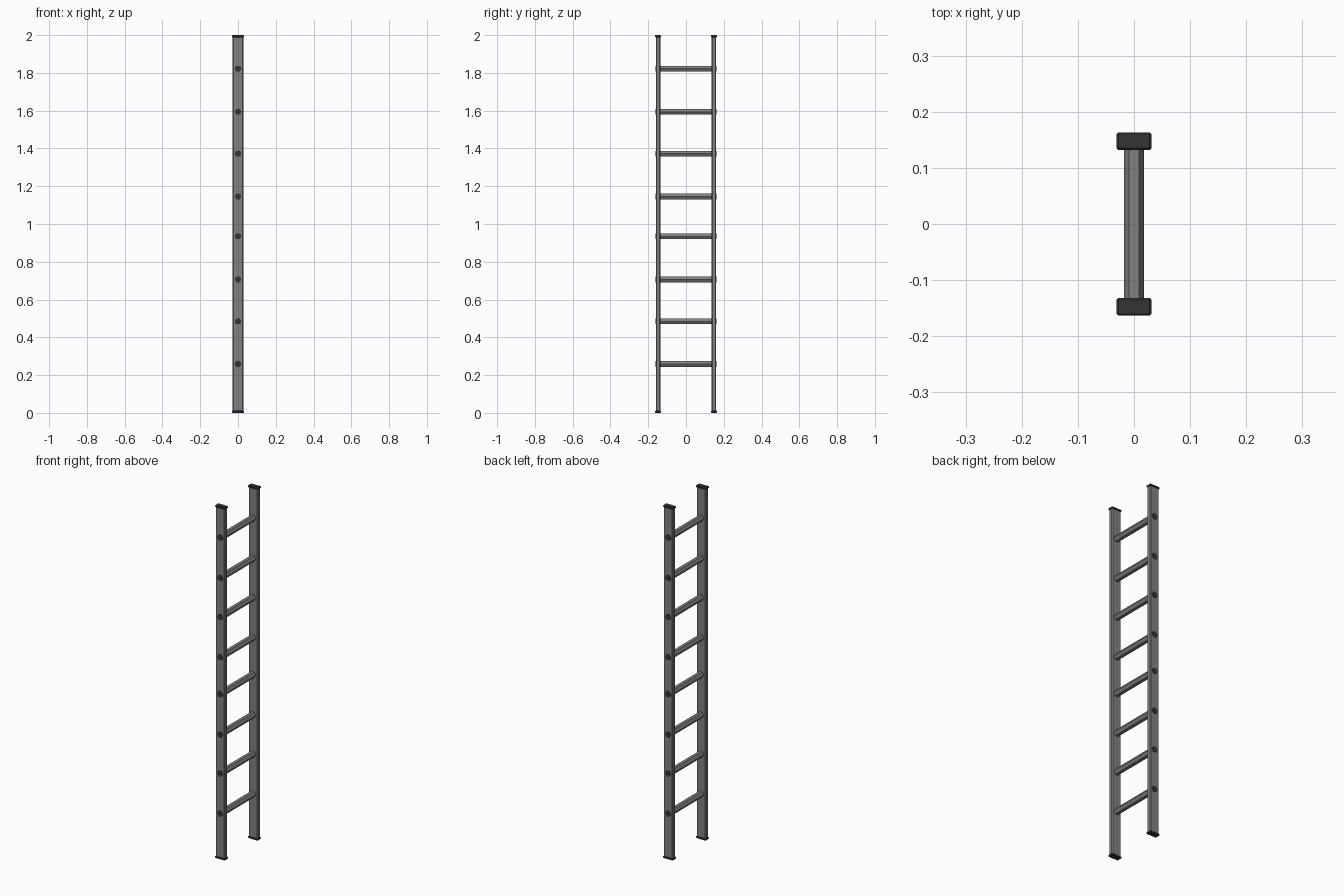
import bpy, bmesh, math
from mathutils import Matrix

if "Cube" in bpy.data.objects:
    bpy.data.objects.remove(bpy.data.objects["Cube"])

RAIL_Y = 0.1475
RUNG_Z = [0.258, 0.485, 0.707, 0.935, 1.145, 1.372, 1.594, 1.822]

def material(name, v):
    m = bpy.data.materials.new(name)
    m.diffuse_color = (v, v, v, 1)
    m.use_nodes = True
    m.node_tree.nodes["Principled BSDF"].inputs["Base Color"].default_value = m.diffuse_color
    return m

metal = material("grey_metal", 0.22)
rubber = material("black_plastic", 0.035)

def finish(name, bm, mat):
    bmesh.ops.recalc_face_normals(bm, faces=bm.faces)
    me = bpy.data.meshes.new(name)
    bm.to_mesh(me)
    bm.free()
    me.materials.append(mat)
    ob = bpy.data.objects.new(name, me)
    bpy.context.collection.objects.link(ob)
    return ob

def box(name, size, loc, mat, bevel, vertical_only=True):
    bm = bmesh.new()
    bmesh.ops.create_cube(bm, size=1)
    bmesh.ops.scale(bm, vec=size, verts=bm.verts)
    bmesh.ops.translate(bm, vec=loc, verts=bm.verts)
    edges = [e for e in bm.edges if not vertical_only
             or abs(e.verts[0].co.z - e.verts[1].co.z) > 1e-5]
    bmesh.ops.bevel(bm, geom=edges, offset=bevel, segments=1, affect='EDGES')
    return finish(name, bm, mat)

def hex_bar(name, radius, length, y, z, mat):
    # six-sided bar along y with a corner pointing to +x and -x
    bm = bmesh.new()
    bmesh.ops.create_cone(bm, cap_ends=True, segments=6, radius1=radius,
                          radius2=radius, depth=length,
                          matrix=Matrix.Rotation(math.pi / 6, 4, 'Z'))
    # turn so that one corner lies on the x axis
    far = max(bm.verts, key=lambda v: v.co.x)
    turn = -math.atan2(far.co.y, far.co.x)
    m = (Matrix.Translation((0, y, z)) @ Matrix.Rotation(math.pi / 2, 4, 'X')
         @ Matrix.Rotation(turn, 4, 'Z'))
    bmesh.ops.transform(bm, matrix=m, verts=bm.verts)
    return finish(name, bm, mat)

for s, side in ((-1, "front"), (1, "back")):
    y = s * RAIL_Y
    # side rail with its end caps
    box(side + "_rail", (0.057, 0.025, 1.98), (0, y, 1.0), metal, 0.004)
    box(side + "_foot_cap", (0.062, 0.031, 0.012), (0, y, 0.006), rubber, 0.003, False)
    box(side + "_top_cap", (0.062, 0.031, 0.012), (0, y, 1.994), rubber, 0.003, False)
    # rung plugs on the outer face of the rail
    for i, z in enumerate(RUNG_Z):
        hex_bar(f"{side}_rung_plug_{i + 1}", 0.018, 0.004, s * 0.1605, z, rubber)

# rungs
for i, z in enumerate(RUNG_Z):
    hex_bar(f"rung_{i + 1}", 0.018, 2 * RAIL_Y, 0, z, metal)
